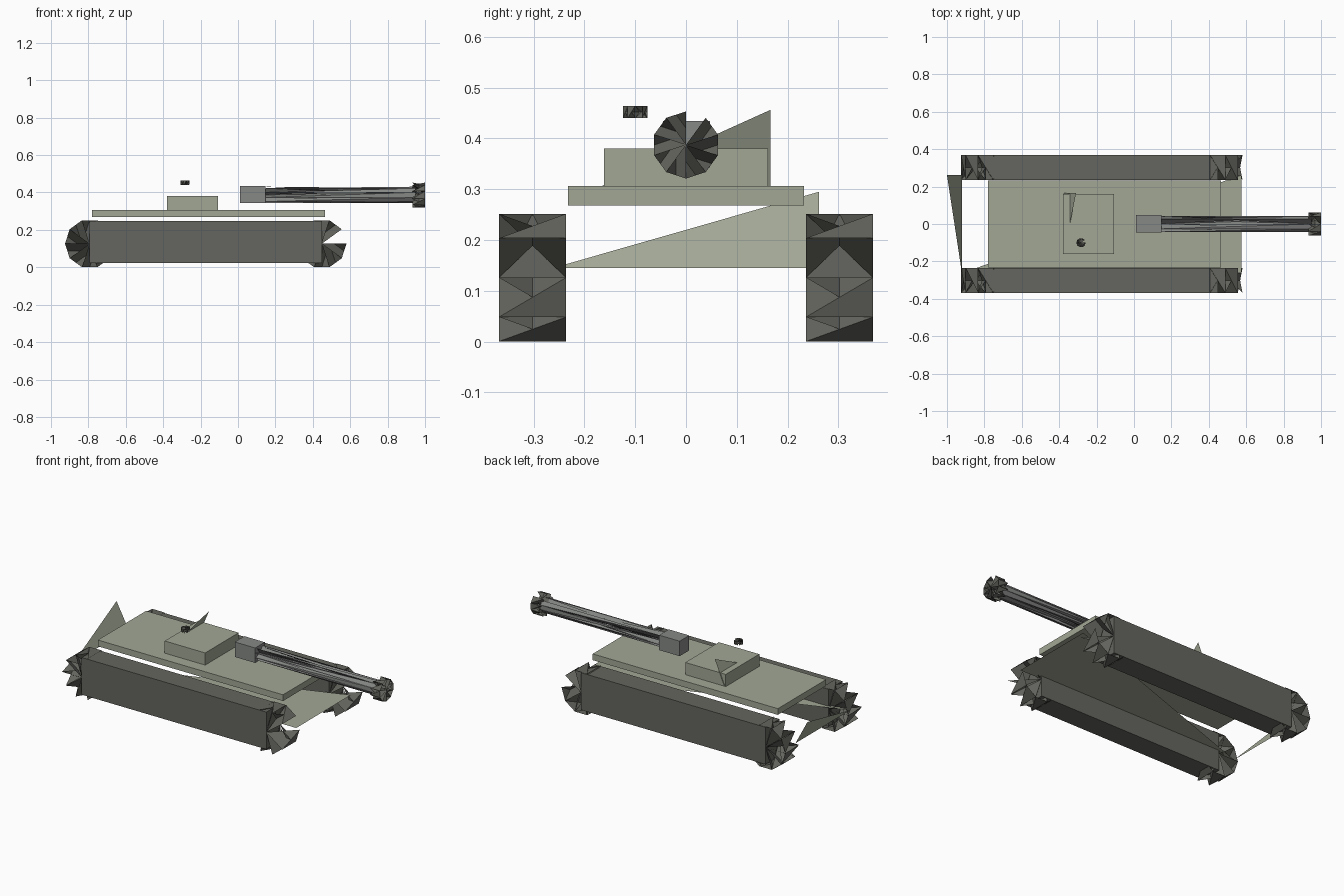
import bpy
import math
from mathutils import Vector

if "Cube" in bpy.data.objects:
    bpy.data.objects.remove(bpy.data.objects["Cube"])


def material(name, color):
    m = bpy.data.materials.new(name)
    m.diffuse_color = (*color, 1)
    m.use_nodes = True
    m.node_tree.nodes["Principled BSDF"].inputs["Base Color"].default_value = m.diffuse_color
    return m


GREEN = material("hull_green", (0.36, 0.39, 0.30))
DARK = material("track_dark", (0.13, 0.13, 0.115))
STEEL = material("gun_steel", (0.24, 0.25, 0.24))


def mesh_object(name, verts, faces, mat):
    me = bpy.data.meshes.new(name)
    me.from_pydata([tuple(v) for v in verts], [], faces)
    me.materials.append(mat)
    ob = bpy.data.objects.new(name, me)
    bpy.context.collection.objects.link(ob)
    return ob


def box(name, lo, hi, mat):
    lo, hi = Vector(lo), Vector(hi)
    bpy.ops.mesh.primitive_cube_add(size=1, location=(lo + hi) / 2)
    ob = bpy.context.object
    ob.name = name
    ob.scale = hi - lo
    ob.data.materials.append(mat)
    return ob


def vaned_drum(name, start, end, radius, u, v, mat, sides=10):
    """Open drum: pinwheel vanes at both ends, half-triangle rim panels, one gap."""
    start, end, u, v = Vector(start), Vector(end), Vector(u), Vector(v)
    verts = []
    for i in range(sides):
        a = 2 * math.pi * i / sides
        off = (u * math.cos(a) + v * math.sin(a)) * radius
        verts += [start + off, end + off]
    verts += [start, end]
    c0, c1 = 2 * sides, 2 * sides + 1
    faces = []
    for i in range(1, sides):
        j = (i + 1) % sides
        a0, b0, a1, b1 = 2 * i, 2 * i + 1, 2 * j, 2 * j + 1
        faces += [(c0, a0, b1), (c1, b0, a1), (a0, b0, b1)]
    return mesh_object(name, verts, faces, mat)


# tracks with a roller at each end
X, Y, Z = (1, 0, 0), (0, 1, 0), (0, 0, 1)
for side, y0, y1 in (("right", -0.368, -0.236), ("left", 0.236, 0.368)):
    box(f"{side}_track", (-0.793, y0, 0.022), (0.448, y1, 0.248), DARK)
    for end, x in (("rear", -0.793), ("front", 0.448)):
        vaned_drum(f"{side}_{end}_roller", (x, y0, 0.126), (x, y1, 0.126),
                   0.132, X, Z, DARK)

# hull deck, triangular belly plate and sloped rear plate
box("hull_deck", (-0.78, -0.232, 0.268), (0.465, 0.232, 0.306), GREEN)
mesh_object("belly_plate", [(0.575, 0.262, 0.145), (0.575, -0.262, 0.145),
                            (-0.92, -0.262, 0.145)], [(0, 1, 2)], GREEN)
mesh_object("rear_plate", [(-1.0, 0.262, 0.295), (-0.92, 0.262, 0.145),
                           (-0.92, -0.262, 0.145)], [(0, 1, 2)], GREEN)

# turret block, its sloped fin and the small hatch
box("turret_block", (-0.38, -0.161, 0.306), (-0.108, 0.161, 0.38), GREEN)
mesh_object("turret_fin", [(-0.31, 0.166, 0.456), (-0.375, 0.166, 0.306),
                           (-0.375, -0.166, 0.306)], [(0, 1, 2)], GREEN)
vaned_drum("hatch", (-0.283, -0.1, 0.44), (-0.283, -0.1, 0.464), 0.025, X, Y, DARK)

# gun
box("gun_mantlet", (0.01, -0.045, 0.343), (0.147, 0.047, 0.434), STEEL)
vaned_drum("gun_barrel", (0.145, 0, 0.387), (0.95, 0, 0.387), 0.044, Z, Y, STEEL)
vaned_drum("muzzle", (0.933, 0, 0.387), (1.0, 0, 0.387), 0.066, Z, Y, DARK)
